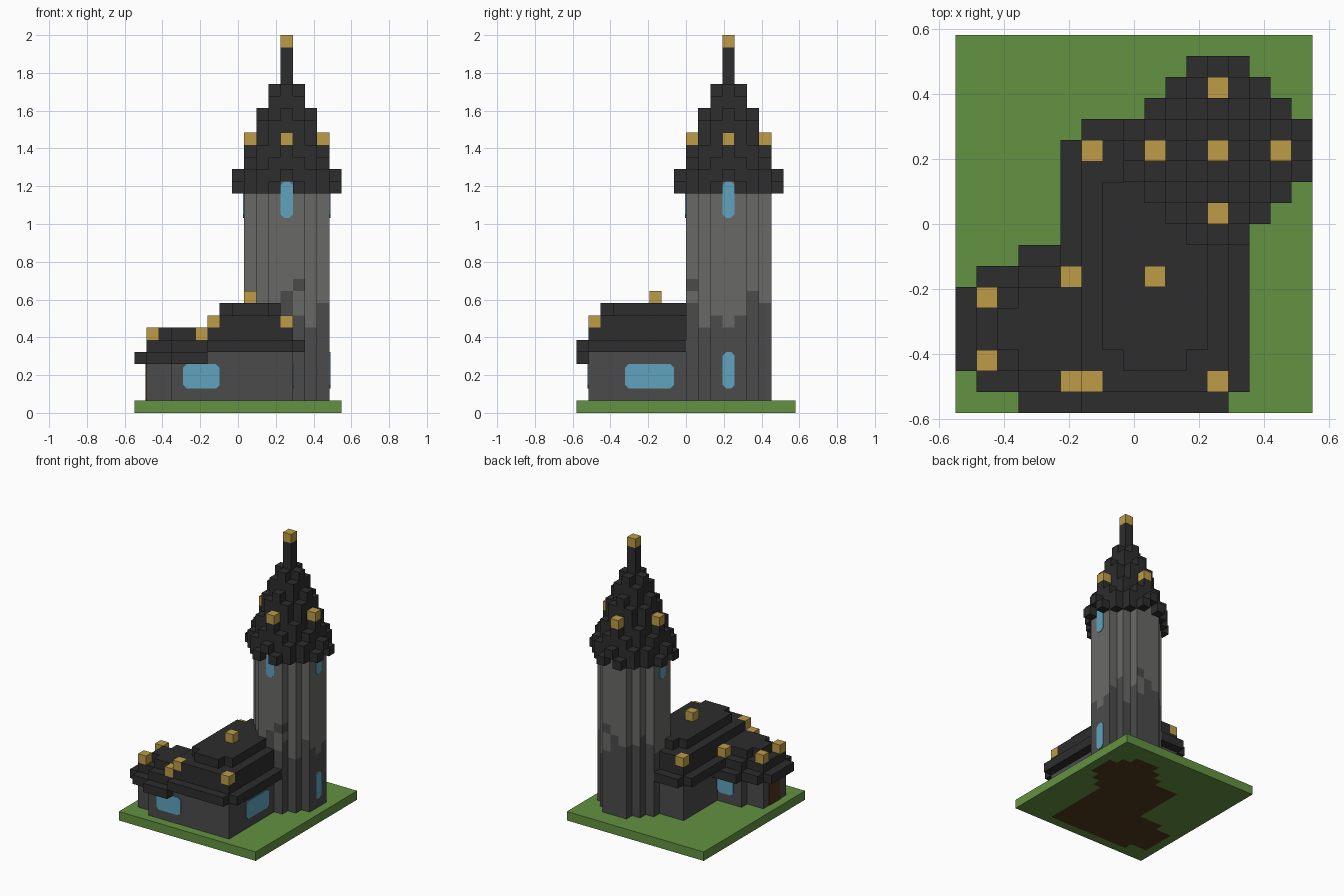
import bpy, bmesh
from mathutils import Vector

cube = bpy.data.objects.get("Cube")
if cube:
    bpy.data.objects.remove(cube, do_unlink=True)

U = 2 / 31                                  # block size
NX, NY = 17, 18                             # base size in blocks
CX, CY = 12, 12                             # tower centre block


def material(name, *rgb):
    lin = [((c / 255 + 0.055) / 1.055) ** 2.4 for c in rgb] + [1]
    m = bpy.data.materials.new(name)
    m.use_nodes = True
    m.diffuse_color = lin
    m.node_tree.nodes["Principled BSDF"].inputs["Base Color"].default_value = lin
    return m


GRASS = material("grass green", 98, 146, 65)
SLATE = material("roof black", 45, 45, 45)
DARK = material("dark stone", 75, 75, 75)
LIGHT = material("light stone", 105, 105, 103)
GLASS = material("window blue", 96, 164, 191)
GOLD = material("gold", 190, 156, 71)
WOOD = material("wood brown", 80, 55, 30)


def point(i, j, k):
    return Vector(((i - NX / 2) * U, (j - NY / 2) * U, k * U))


def block(i0, i1, j0, j1, k0, k1):
    """All block cells in an inclusive range."""
    return {(i, j, k) for i in range(i0, i1 + 1)
            for j in range(j0, j1 + 1) for k in range(k0, k1 + 1)}


def layer(plan, k0, k1):
    return {(i, j, k) for i, j in plan for k in range(k0, k1 + 1)}


def plan(i0, i1, j0, j1):
    return {(i, j) for i, j, _ in block(i0, i1, j0, j1, 0, 0)}


def grow(cells):
    """Widen a plan by one block to overhang as eaves."""
    return cells | {(i + a, j + b) for i, j in cells
                    for a, b in ((1, 0), (-1, 0), (0, 1), (0, -1))}


parts = {}                                  # name: (cells, materials, colour rule)
taken = set()


def part(name, cells, mats, rule=lambda cell, n: 0):
    cells = cells - taken
    taken.update(cells)
    parts[name] = (cells, mats, rule)


# Plans of the building
main_plan = plan(6, 12, 1, 12)
wing_plan = plan(1, 2, 2, 5) | plan(3, 5, 1, 6)
tower_plan = {(i, j) for i, j in plan(9, 15, 9, 15) if abs(i - CX) + abs(j - CY) <= 4}
footprint = main_plan | wing_plan | tower_plan

# Base with a wooden floor underneath
part("base", block(0, NX - 1, 0, NY - 1, 0, 0), [GRASS, WOOD],
     lambda c, n: int(n[2] < 0 and c[:2] in footprint))

# Gold blocks on roof corners and tips
finials = {(1, 2, 6), (1, 5, 6), (5, 1, 6), (5, 6, 6), (6, 1, 7), (12, 1, 7),
           (6, 12, 7), (9, 6, 9), (CX, CY, 30)}
finials |= {(CX + a, CY + b, 22) for a, b in ((3, 0), (-3, 0), (0, 3), (0, -3))}
part("gold_finials", finials, [GOLD])

# Tower wall: dark stone below a ragged line, light above
FRONT_LINE = [9, 9, 9, 10, 8, 7, 9]
SIDE_LINE = [9, 7, 8, 7, 8, 9, 9]
STRAY_FRONT = {(13, 10)}
STRAY_SIDE = {(9, 10), (14, 9)}


def stone(c, n):
    i, j, k = c
    if n[1]:
        return int(k >= FRONT_LINE[i - 9] and (i, k) not in STRAY_FRONT)
    return int(k >= SIDE_LINE[j - 9] and (j, k) not in STRAY_SIDE)


part("tower_wall", layer(tower_plan, 1, 18), [DARK, LIGHT], stone)

# Stepped spire: height by distance from the axis
HEIGHT = {(0, 0): 30, (1, 0): 27, (1, 1): 26, (2, 0): 25, (2, 1): 24, (2, 2): 22,
          (3, 0): 22, (3, 1): 21, (3, 2): 20, (4, 0): 20, (4, 1): 19}
spire = set()
for i, j in plan(8, 16, 8, 16):
    key = tuple(sorted((abs(i - CX), abs(j - CY)), reverse=True))
    if key in HEIGHT:
        low = 19 if key == (4, 0) else 18
        spire |= layer({(i, j)}, low, HEIGHT[key] - 1)
part("tower_spire", spire, [SLATE])

# House walls
part("house_wall", layer(main_plan, 1, 4), [DARK])
part("wing_wall", layer(wing_plan, 1, 3), [DARK])

# House roofs
part("house_roof", layer(grow(main_plan), 5, 5) | layer(main_plan, 6, 7)
     | block(7, 11, 3, 10, 8, 8) | block(8, 10, 2, 11, 8, 8), [SLATE])
part("wing_roof", layer({c for c in grow(wing_plan) if c[0] < 6}, 4, 4)
     | layer(wing_plan, 5, 5) | block(2, 2, 3, 4, 6, 6) | block(3, 5, 2, 5, 6, 6), [SLATE])


def finish(name, bm, mats):
    bmesh.ops.recalc_face_normals(bm, faces=bm.faces) if name.endswith("pane") else None
    mesh = bpy.data.meshes.new(name)
    bm.to_mesh(mesh)
    bm.free()
    for m in mats:
        mesh.materials.append(m)
    bpy.context.collection.objects.link(bpy.data.objects.new(name, mesh))


# Build only the exposed faces of each part
for name, (cells, mats, rule) in parts.items():
    bm = bmesh.new()
    for c in sorted(cells):
        for axis in range(3):
            for s in (-1, 1):
                n = [0, 0, 0]
                n[axis] = s
                if tuple(a + b for a, b in zip(c, n)) in taken:
                    continue
                a, b = (axis + 1) % 3, (axis + 2) % 3
                ring = []
                for da, db in ((0, 0), (1, 0), (1, 1), (0, 1))[::s]:
                    p = list(c)
                    p[axis] += s > 0
                    p[a] += da
                    p[b] += db
                    ring.append(bm.verts.new(point(*p)))
                bm.faces.new(ring).material_index = rule(c, n)
    bmesh.ops.remove_doubles(bm, verts=bm.verts, dist=U / 100)
    finish(name, bm, mats)


def pane(name, axis, side, at, a0, a1, k0, k1, mat=GLASS, cut=0.3):
    """Thin plate with clipped corners on a wall facing along axis."""
    outline = [(a0 + cut, k0), (a1 - cut, k0), (a1, k0 + cut), (a1, k1 - cut),
               (a1 - cut, k1), (a0 + cut, k1), (a0, k1 - cut), (a0, k0 + cut)]
    bm = bmesh.new()
    rings = [[bm.verts.new(point(*((at + d, a, k) if axis == 0 else (a, at + d, k))))
              for a, k in outline] for d in (0, side * 0.07)]
    for ring in rings:
        bm.faces.new(ring)
    for n in range(8):
        m = (n + 1) % 8
        bm.faces.new((rings[0][n], rings[0][m], rings[1][m], rings[1][n]))
    finish(name + "_pane", bm, [mat])


# Windows and door
pane("tower_front_window", 1, -1, 9, 12, 13, 16, 19)
pane("tower_left_window", 0, 1, 16, 12, 13, 16, 19)
pane("tower_right_window", 0, -1, 9, 12, 13, 16, 19)
pane("tower_low_window", 0, 1, 16, 12, 13, 2, 5)
pane("house_front_window", 1, -1, 1, 4, 7, 2, 4)
pane("house_side_window", 0, 1, 13, 4, 8, 2, 4)
pane("wing_back_window", 1, 1, 7, 4, 6, 2, 4)
pane("wing_door", 0, -1, 1, 3, 5, 1, 4, WOOD, 0.1)
